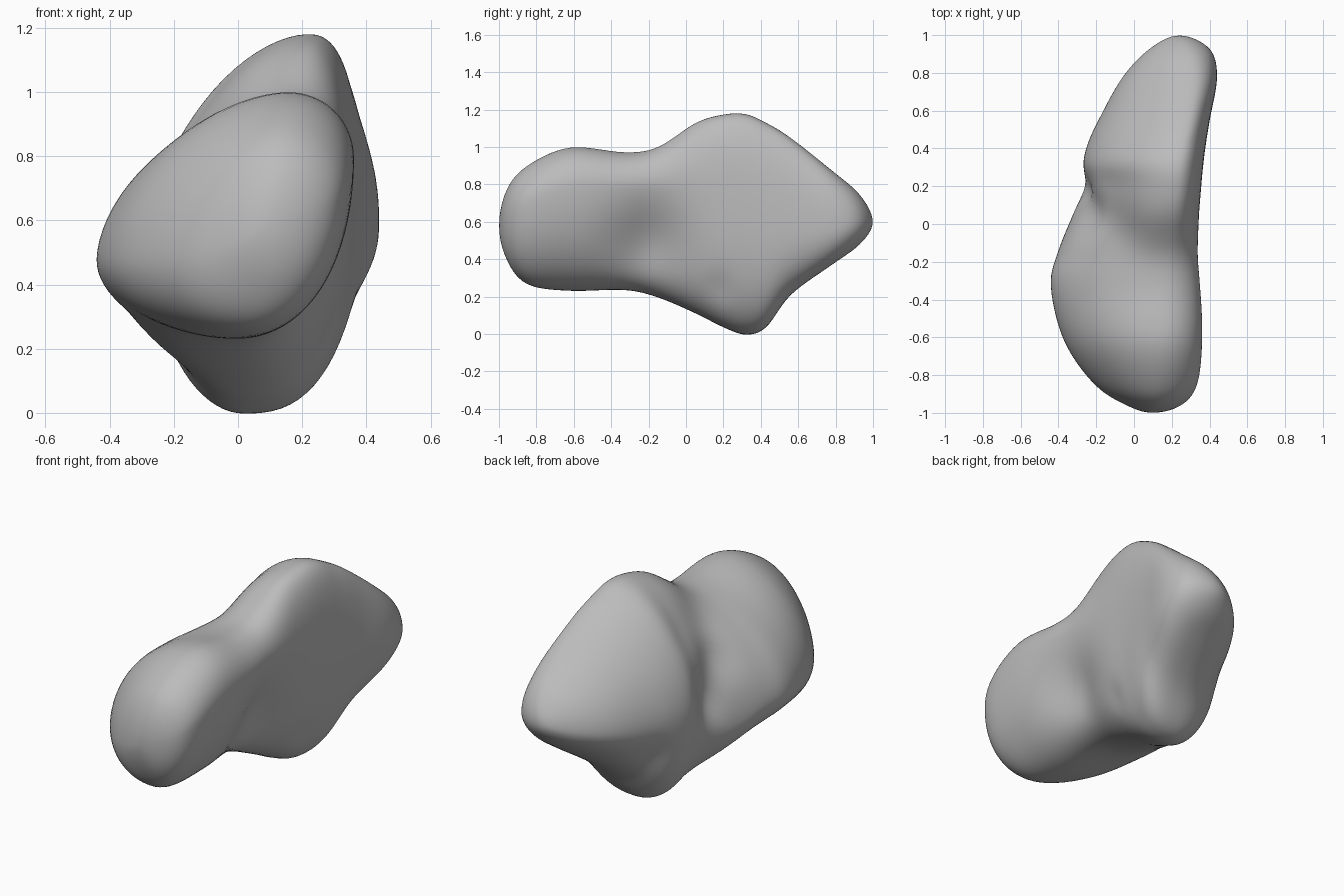
import bpy
import bmesh
import math
from mathutils import Vector

default_cube = bpy.data.objects.get("Cube")
if default_cube:
    bpy.data.objects.remove(default_cube, do_unlink=True)

# Cross-sections along the body, each given by its four extreme points:
# y, left x, left z, right x, right z, bottom z, bottom x, top z, top x,
# roundness of the right side
SECTIONS = [
    (-1, .1, .58, .1, .58, .58, .1, .58, .1, 2),
    (-.96, -.04, .52, .25, .62, .4, .1, .77, .13, 2),
    (-.85, -.21, .48, .335, .7, .265, .05, .9, .14, 2),
    (-.62, -.372, .48, .362, .78, .23, 0, 1, .15, 2.1),
    (-.33, -.443, .48, .358, .78, .235, 0, .972, .16, 2.1),
    (-.15, -.405, .45, .348, .77, .195, 0, 1, .18, 2.1),
    (.05, -.325, .38, .348, .75, .11, .03, 1.13, .2, 2.3),
    (.2, -.265, .46, .357, .75, .035, .03, 1.175, .21, 2.6),
    (.32, -.27, .54, .368, .74, -.005, .02, 1.177, .22, 2.6),
    (.43, -.245, .54, .382, .69, .035, .05, 1.13, .24, 2.6),
    (.56, -.185, .53, .403, .62, .21, .12, 1.05, .27, 2.6),
    (.78, -.06, .54, .441, .59, .37, .22, .875, .3, 2.4),
    (.93, .085, .57, .4, .6, .48, .24, .745, .28, 2),
    (1, .24, .6, .24, .6, .6, .24, .6, .24, 2),
]
STEPS = 7       # rings between two sections
QUARTER = 20    # points per quarter of a ring

# Sculpted hollows and bumps: centre, radius, offset
DABS = [
    ((.32, -.2, .49), .21, (-.09, 0, 0)),       # hollow on the flat side
    ((-.23, .05, .74), .11, (.05, 0, -.02)),    # groove behind the front lobe
    ((-.08, 0, .93), .13, (.01, 0, -.045)),     # groove rising to the saddle
    ((-.26, .15, .55), .08, (.05, 0, 0)),       # groove beside the rear corner
    ((-.19, .2, .78), .1, (-.01, 0, .02)),      # shoulder of the rear lobe
    ((-.15, .5, .35), .11, (.015, -.01, .01)),  # neck above the foot
    ((.3, .18, .24), .07, (-.015, 0, .01)),     # pinch above the foot
]


def mirrored(row):
    """Section reflected through a pole, so that the end closes round."""
    y, xl, zl, xr, zr, zb, xb, zt, xt, power = row
    return (y, xr, zr, xl, zl, zt, xt, zb, xb, power)


def spline(a, b, c, d, t):
    return 0.5 * (2 * b + (c - a) * t + (2 * a - 5 * b + 4 * c - d) * t ** 2
                  + (3 * b - a - 3 * c + d) * t ** 3)


def ring_points(row):
    """Join the four extreme points with superellipse arcs."""
    y, xl, zl, xr, zr, zb, xb, zt, xt, right_power = row
    # side point, top or bottom point, roundness, whether run from the side
    arcs = [((xr, zr), (xt, zt), right_power, True),
            ((xl, zl), (xt, zt), 1.75, False),
            ((xl, zl), (xb, zb), 2.0, True),
            ((xr, zr), (xb, zb), right_power, False)]
    points = []
    for (sx, sz), (px, pz), power, from_side in arcs:
        for i in range(QUARTER):
            a = math.pi / 2 * i / QUARTER
            if not from_side:
                a = math.pi / 2 - a
            c = max(math.cos(a), 0) ** (2 / power)
            s = max(math.sin(a), 0) ** (2 / power)
            points.append(Vector((px + (sx - px) * c, y, sz + (pz - sz) * s)))
    return points


def sculpt(point):
    moved = point.copy()
    for centre, radius, offset in DABS:
        distance = (point - Vector(centre)).length
        moved += Vector(offset) * math.exp(-(distance / radius) ** 2)
    return moved


# Loft the body through all sections
rows = [mirrored(SECTIONS[1])] + SECTIONS + [mirrored(SECTIONS[-2])]
bm = bmesh.new()
rings = []
for k in range(1, len(rows) - 2):
    last = k == len(rows) - 3
    for step in range(STEPS + (1 if last else 0)):
        t = step / STEPS
        row = [spline(*values, t) for values in zip(*rows[k - 1:k + 3])]
        rings.append([bm.verts.new(sculpt(p)) for p in ring_points(row)])
for one, two in zip(rings, rings[1:]):
    for i in range(len(one)):
        j = (i + 1) % len(one)
        bm.faces.new((one[i], one[j], two[j], two[i]))
bmesh.ops.remove_doubles(bm, verts=bm.verts, dist=0.0005)
bmesh.ops.recalc_face_normals(bm, faces=bm.faces)
mesh = bpy.data.meshes.new("rock_body")
bm.to_mesh(mesh)
bm.free()
rock = bpy.data.objects.new("rock_body", mesh)
bpy.context.collection.objects.link(rock)

# Soften the section ridges
soften = rock.modifiers.new("soften", 'SMOOTH')
soften.factor = 0.5
soften.iterations = 8
mesh.polygons.foreach_set("use_smooth", [True] * len(mesh.polygons))

# Stone colour
stone = bpy.data.materials.new("stone_grey")
stone.use_nodes = True
grey = (0.5, 0.5, 0.5, 1)
stone.diffuse_color = grey
stone.node_tree.nodes["Principled BSDF"].inputs["Base Color"].default_value = grey
mesh.materials.append(stone)
